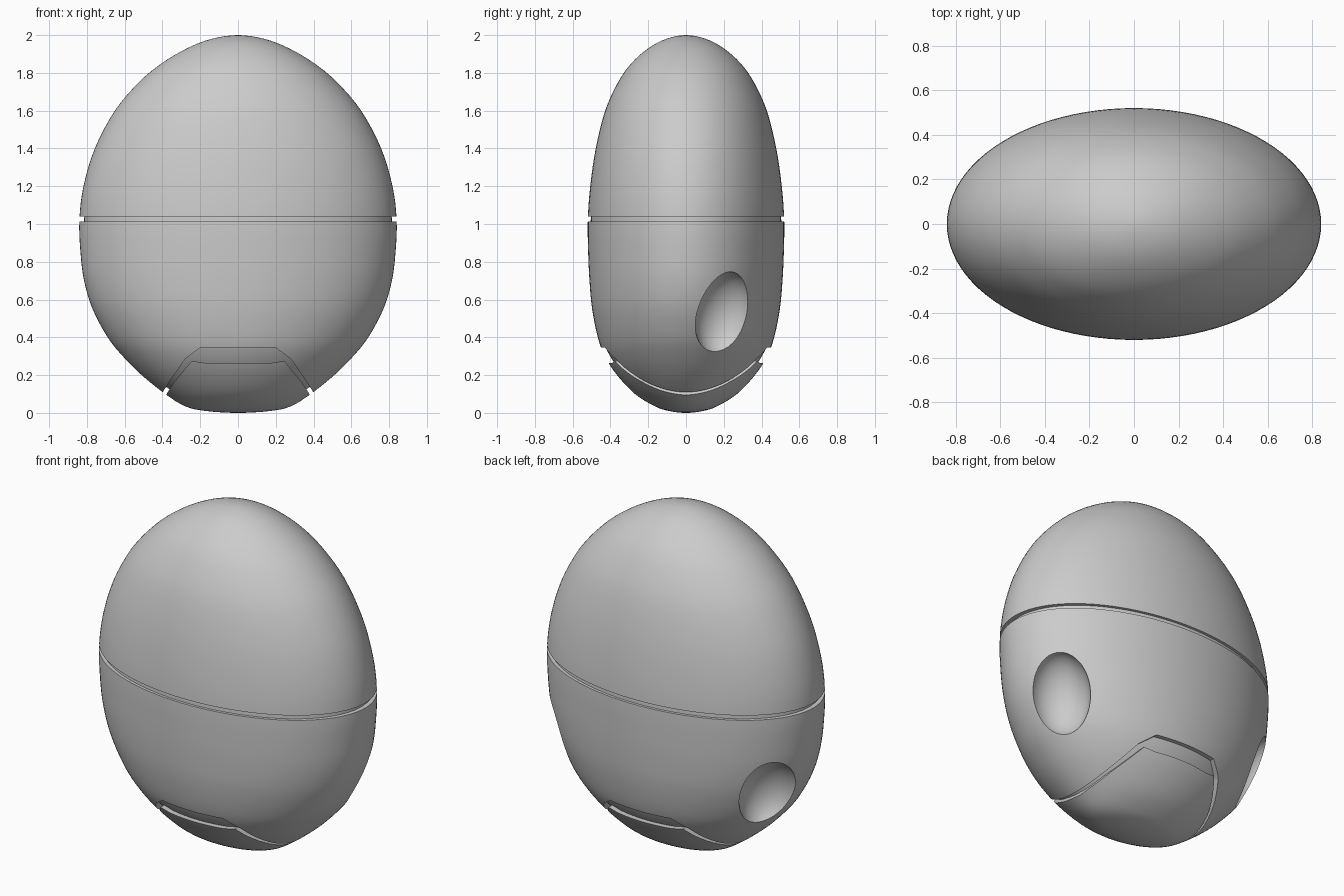
import bpy, bmesh, math
from mathutils import Vector, Matrix

if "Cube" in bpy.data.objects:
    bpy.data.objects.remove(bpy.data.objects["Cube"])

# Egg profile: height, half width, half depth
RINGS = [(0, 0, 0), (.01, .17, .09), (.035, .28, .165), (.1, .385, .27), (.2, .51, .365),
         (.3, .61, .43), (.4, .69, .467), (.55, .77, .497), (.7, .815, .511),
         (.85, .834, .518), (1.02, .84, .52), (1.2, .818, .507), (1.4, .758, .478),
         (1.6, .652, .428), (1.75, .525, .36), (1.85, .405, .29), (1.93, .27, .2),
         (1.98, .14, .105), (2, 0, 0)]
SEG = 96


def smooth_profile(steps=4):
    p = [Vector(r) for r in RINGS]
    mirror = Vector((1, -1, -1))
    p = [p[1] * mirror] + p + [p[-2] * mirror]
    out = []
    for a, b, c, d in zip(p, p[1:], p[2:], p[3:]):
        for i in range(steps):
            t = i / steps
            out.append(.5 * (2 * b + (c - a) * t + (2 * a - 5 * b + 4 * c - d) * t * t
                             + (3 * b - a - 3 * c + d) * t ** 3))
    return out[1:]


def finish(name, bm):
    bmesh.ops.recalc_face_normals(bm, faces=bm.faces)
    me = bpy.data.meshes.new(name)
    bm.to_mesh(me)
    bm.free()
    ob = bpy.data.objects.new(name, me)
    bpy.context.collection.objects.link(ob)
    return ob


def egg(name, zmin=None, zmax=None, scale=1):
    bm = bmesh.new()
    rings = []
    for z, rx, ry in smooth_profile():
        rings.append([bm.verts.new((rx * math.cos(a), ry * math.sin(a), z))
                      for a in (2 * math.pi * i / SEG for i in range(SEG))])
    low, high = bm.verts.new((0, 0, 0)), bm.verts.new((0, 0, 2))
    for i in range(SEG):
        j = (i + 1) % SEG
        for r, s in zip(rings, rings[1:]):
            bm.faces.new((r[i], r[j], s[j], s[i]))
        bm.faces.new((low, rings[0][j], rings[0][i]))
        bm.faces.new((high, rings[-1][i], rings[-1][j]))
    bmesh.ops.transform(bm, verts=bm.verts,
                        matrix=Matrix.Translation((0, 0, 1)) @ Matrix.Scale(scale, 4)
                        @ Matrix.Translation((0, 0, -1)))
    for z, n in ((zmin, -1), (zmax, 1)):
        if z is not None:
            bmesh.ops.bisect_plane(bm, geom=bm.verts[:] + bm.edges[:] + bm.faces[:],
                                   plane_co=(0, 0, z), plane_no=(0, 0, n), clear_outer=True)
            bmesh.ops.holes_fill(bm, edges=[e for e in bm.edges if e.is_boundary])
    return finish(name, bm)


def prism(name, half):
    # symmetric arch outline run front to back
    pts = half + [(-x, z) for x, z in reversed(half)]
    bm = bmesh.new()
    f = bm.faces.new([bm.verts.new((x, -1, z)) for x, z in pts])
    r = bmesh.ops.extrude_face_region(bm, geom=[f])
    bmesh.ops.translate(bm, vec=(0, 2, 0),
                        verts=[v for v in r['geom'] if isinstance(v, bmesh.types.BMVert)])
    return finish(name, bm)


def dimple(name, side, offset, size):
    n = Vector((side * .74, .56, -.28)).normalized()
    pos = Vector((side * .69, .205, .52)) + n * offset
    t = Vector((0, 0, 1)).cross(n).normalized()
    rot = Matrix((n, t, n.cross(t))).transposed().to_4x4()
    bm = bmesh.new()
    bmesh.ops.create_uvsphere(bm, u_segments=40, v_segments=24, radius=1,
                              matrix=Matrix.Translation(pos) @ rot @ Matrix.Diagonal((*size, 1)))
    return finish(name, bm)


def cut(ob, cutter, op='DIFFERENCE'):
    cutter.hide_render = True
    m = ob.modifiers.new('cut', 'BOOLEAN')
    m.operation, m.object, m.solver = op, cutter, 'EXACT'
    bpy.ops.object.select_all(action='DESELECT')
    bpy.context.view_layer.objects.active = ob
    ob.select_set(True)
    bpy.ops.object.modifier_apply(modifier=m.name)
    bpy.data.objects.remove(cutter)


# Shells above and below the seam
upper = egg('upper_shell', zmin=1.04)
lower = egg('lower_shell', zmax=1.012)
seam = egg('seam_core', .96, 1.09, .97)

# Arched opening and side sockets in the lower shell
cut(lower, prism('arch_cutter', [(.41, -.2), (.405, .1), (.36, .17), (.28, .285), (.2, .345)]))
for s in (-1, 1):
    cut(lower, dimple('rim_cutter', s, .085, (.115, .25, .33)))
    cut(lower, dimple('socket_cutter', s, .01, (.16, .165, .235)))

# Base insert with a recessed groove behind it
base = egg('base_insert', zmax=.6)
cut(base, prism('base_cutter', [(.38, -.2), (.378, .1), (.34, .16), (.245, .275), (.18, .265)]), 'INTERSECT')
groove = egg('base_groove', zmax=.6, scale=.965)
cut(groove, prism('groove_cutter', [(.44, -.2), (.44, .12), (.3, .32), (.22, .38)]), 'INTERSECT')

for ob in (upper, lower, seam, base, groove):
    bpy.ops.object.select_all(action='DESELECT')
    bpy.context.view_layer.objects.active = ob
    ob.select_set(True)
    bpy.ops.object.shade_smooth_by_angle(angle=math.radians(30))
